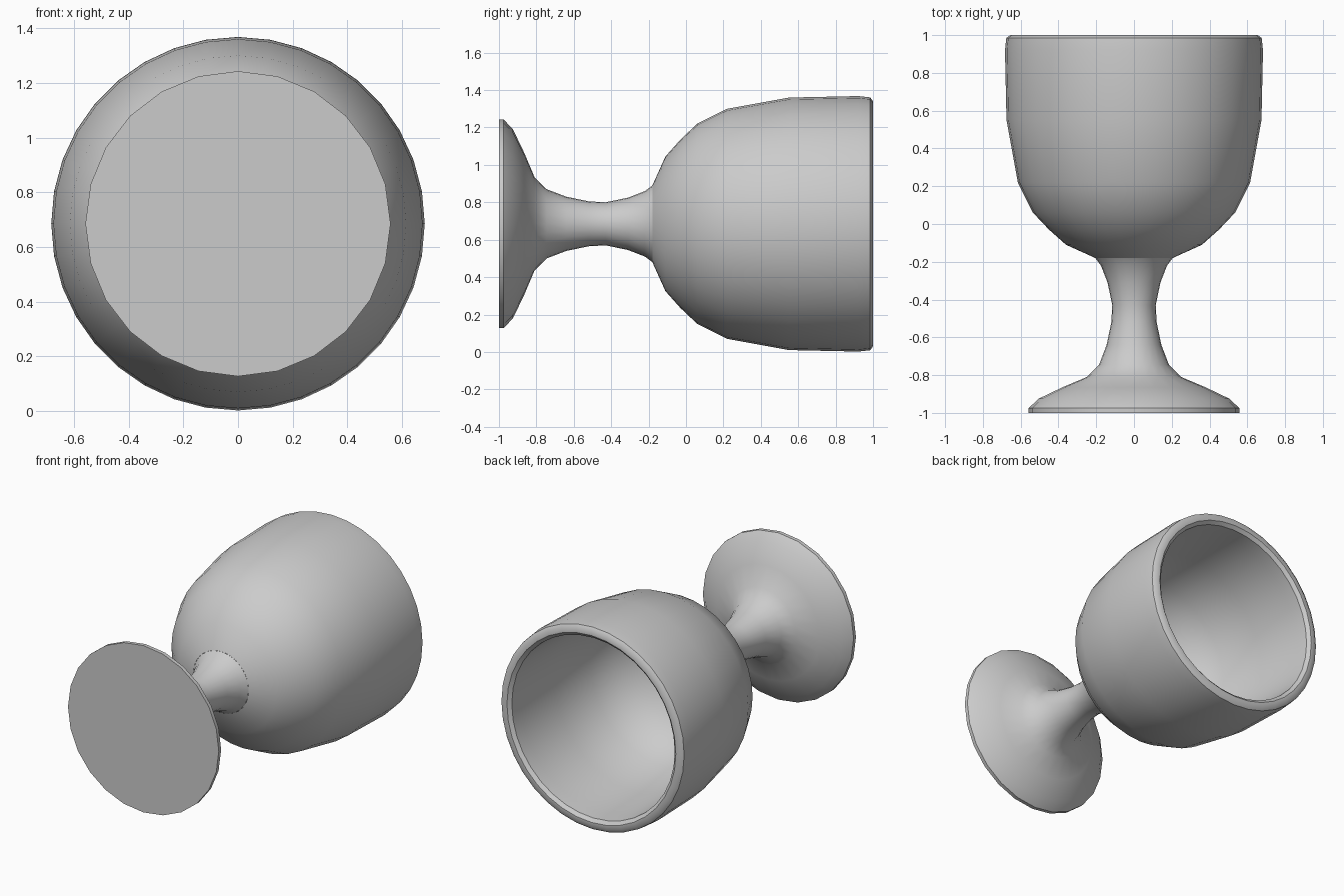
import bpy, bmesh, math

if "Cube" in bpy.data.objects:
    bpy.data.objects.remove(bpy.data.objects["Cube"])

AXIS_Z = 0.685  # height of the horizontal goblet axis

grey = bpy.data.materials.new("light_grey")
grey.diffuse_color = (0.6, 0.6, 0.6, 1)
grey.use_nodes = True
grey.node_tree.nodes["Principled BSDF"].inputs["Base Color"].default_value = grey.diffuse_color


def lathe(name, profile, sides):
    """Spin (radius, y) points around the y axis; radius 0 closes to a pole."""
    bm = bmesh.new()
    rings = []
    for r, y in profile:
        if r == 0:
            rings.append([bm.verts.new((0, y, AXIS_Z))] * sides)
            continue
        ring = []
        for i in range(sides):
            a = 2 * math.pi * i / sides
            ring.append(bm.verts.new((r * math.sin(a), y, AXIS_Z + r * math.cos(a))))
        rings.append(ring)
    for a, b in zip(rings, rings[1:]):
        for i in range(sides):
            j = (i + 1) % sides
            corners = dict.fromkeys((a[i], a[j], b[j], b[i]))
            bm.faces.new(list(corners))
    bmesh.ops.recalc_face_normals(bm, faces=bm.faces)
    mesh = bpy.data.meshes.new(name)
    bm.to_mesh(mesh)
    bm.free()
    mesh.materials.append(grey)
    obj = bpy.data.objects.new(name, mesh)
    bpy.context.collection.objects.link(obj)
    bpy.ops.object.select_all(action='DESELECT')
    obj.select_set(True)
    bpy.context.view_layer.objects.active = obj
    bpy.ops.object.shade_smooth_by_angle(angle=math.radians(40))
    return obj


# Flat disc foot flaring into the waisted stem
lathe("foot_and_stem", [
    (0, -1), (0.558, -1), (0.558, -0.975), (0.505, -0.925), (0.38, -0.865),
    (0.25, -0.81), (0.185, -0.745), (0.145, -0.64), (0.12, -0.52),
    (0.115, -0.43), (0.14, -0.31), (0.175, -0.22), (0.205, -0.18),
], 24)

# Open bowl: outside wall, rounded rim, inside wall down to the bottom
lathe("bowl", [
    (0.205, -0.18), (0.36, -0.11), (0.45, -0.03), (0.535, 0.06),
    (0.615, 0.22), (0.675, 0.55), (0.683, 0.92), (0.676, 0.985), (0.655, 1.0),
    (0.625, 1.0), (0.603, 0.98), (0.598, 0.9), (0.585, 0.55), (0.53, 0.25),
    (0.46, 0.11), (0.36, 0.01), (0.2, -0.07), (0, -0.1),
], 36)
